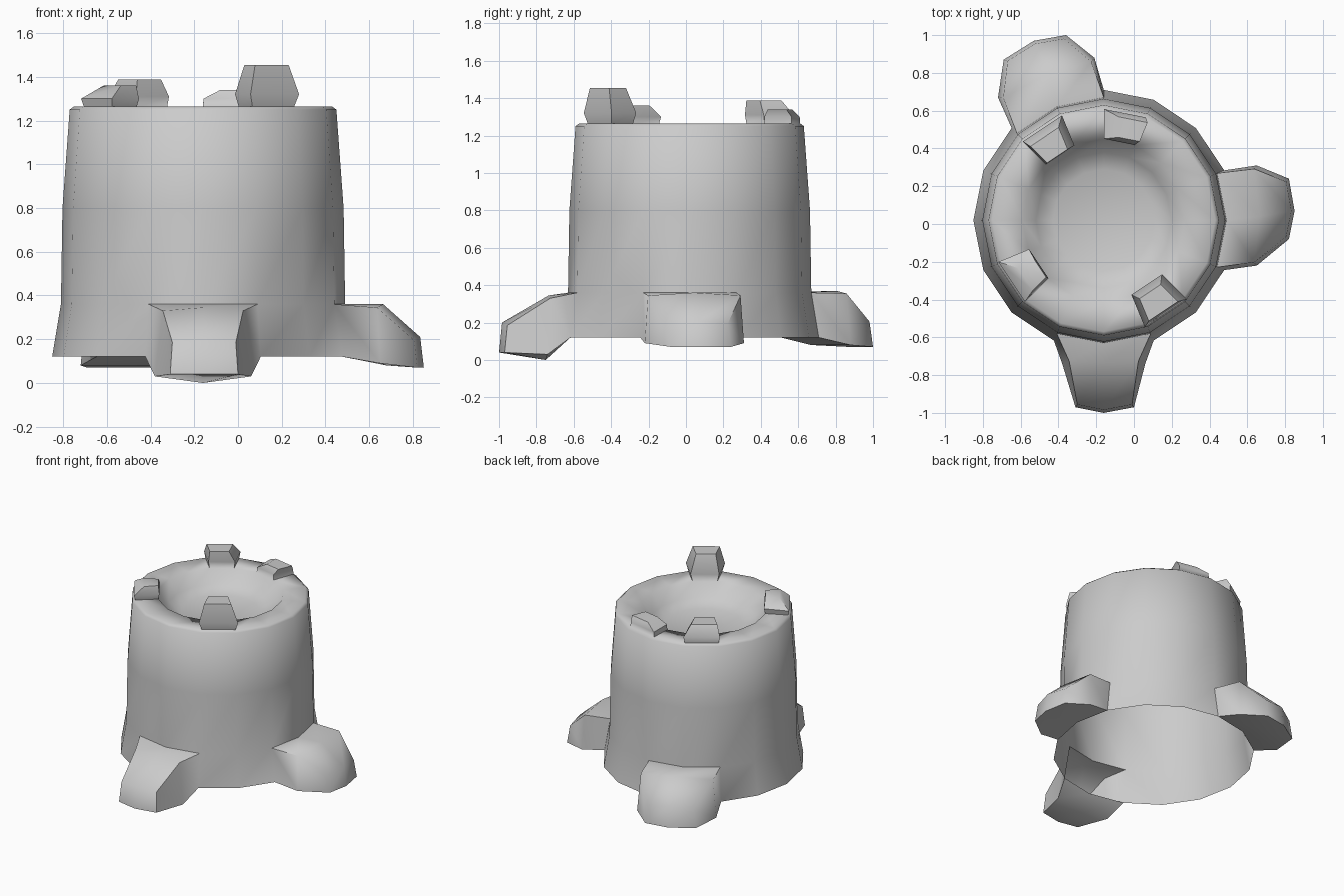
import bpy, bmesh
from math import sin, cos, pi
from mathutils import Vector

if "Cube" in bpy.data.objects:
    bpy.data.objects.remove(bpy.data.objects["Cube"])

N = 16
CX, CY = -0.16, 0.02
bm = bmesh.new()


def bridge(a, b):
    for i in range(len(a)):
        j = (i + 1) % len(a)
        bm.faces.new((a[i], a[j], b[j], b[i]))


# Trunk profile: outer wall, rim, hollow (radius, height)
profile = [(.69, .12), (.65, .36), (.643, .8), (.61, 1.25), (.59, 1.265),
           (.43, 1.26), (.36, 1.17), (.27, 1.13)]
rings = [[bm.verts.new((CX + r * cos(2 * pi * i / N), CY + r * sin(2 * pi * i / N), z))
          for i in range(N)] for r, z in profile]

# Roots: first trunk column -> two stages of
# (three plan points, three bottom heights, top height, top narrowing)
roots = {
    15: [([(.65, -.22), (.68, .04), (.65, .31)], (.09, .08, .09), .36, .95),
         ([(.82, -.08), (.85, .07), (.82, .24)], (.07, .07, .07), .21, .92)],
    4: [([(-.21, .88), (-.45, .82), (-.72, .67)], (.08, .08, .08), .37, .93),
        ([(-.36, 1.0), (-.53, .97), (-.69, .87)], (.07, .07, .07), .22, .92)],
    11: [([(-.38, -.74), (-.16, -.75), (.06, -.74)], (.03, 0, .03), .345, .85),
         ([(-.31, -.97), (-.16, -1.0), (0, -.97)], (.04, .04, .04), .2, .95)],
}

# Rim stubs: rim column -> bulge height, bulge scale, tip centre, tip scale
stubs = {
    13: (1.32, 1.16, (.12, -.41, 1.455), .80),
    9: (1.30, 1.10, (-.535, -.265, 1.36), .62),
    5: (1.31, 1.08, (-.44, .41, 1.387), .78),
    3: (1.30, .98, (-.015, .50, 1.34), .68),
}

# Trunk faces, left open where roots and stubs grow out
root_cols = {(s + d) % N for s in roots for d in (0, 1)}
for k in range(len(rings) - 1):
    for i in range(N):
        j = (i + 1) % N
        if (k == 0 and i in root_cols) or (k == 4 and i in stubs):
            continue
        bm.faces.new((rings[k][i], rings[k][j], rings[k + 1][j], rings[k + 1][i]))
bm.faces.new(rings[-1])

# Roots pulled out of the trunk wall
for start, stages in roots.items():
    cols = [(start + d) % N for d in range(3)]
    loop = [rings[0][c] for c in cols] + [rings[1][c] for c in reversed(cols)]
    for pts, zb, zt, narrow in stages:
        low = [bm.verts.new((x, y, z)) for (x, y), z in zip(pts, zb)]
        body = Vector((CX, CY))
        mid = sum((Vector(p) for p in pts), Vector((0, 0))) / 3
        top = []
        for n, p in enumerate(pts):
            q = mid + (Vector(p) - mid) * narrow
            q = q + (body - q).normalized() * .015
            top.append(bm.verts.new((q.x, q.y, zt - (0 if n == 1 else .015))))
        new = low + top[::-1]
        bridge(loop, new)
        loop = new
    bm.faces.new((loop[0], loop[1], loop[4], loop[5]))
    bm.faces.new((loop[1], loop[2], loop[3], loop[4]))

# Broken stubs pulled up from the rim
for i, (bulge_z, bulge, tip, tip_scale) in stubs.items():
    j = (i + 1) % N
    loop = [rings[4][i], rings[4][j], rings[5][j], rings[5][i]]
    base = [v.co.copy() for v in loop]
    centre = sum(base, Vector()) / 4
    for c, s in ((Vector((centre.x, centre.y, bulge_z)), bulge), (Vector(tip), tip_scale)):
        new = [bm.verts.new((c.x + (p.x - centre.x) * s, c.y + (p.y - centre.y) * s, c.z))
               for p in base]
        bridge(loop, new)
        loop = new
    bm.faces.new(loop)

bmesh.ops.recalc_face_normals(bm, faces=bm.faces[:])
mesh = bpy.data.meshes.new("tree_stump")
bm.to_mesh(mesh)
bm.free()
stump = bpy.data.objects.new("tree_stump", mesh)
bpy.context.collection.objects.link(stump)
bpy.context.view_layer.objects.active = stump
stump.select_set(True)
bpy.ops.object.shade_smooth_by_angle(angle=1.0)
